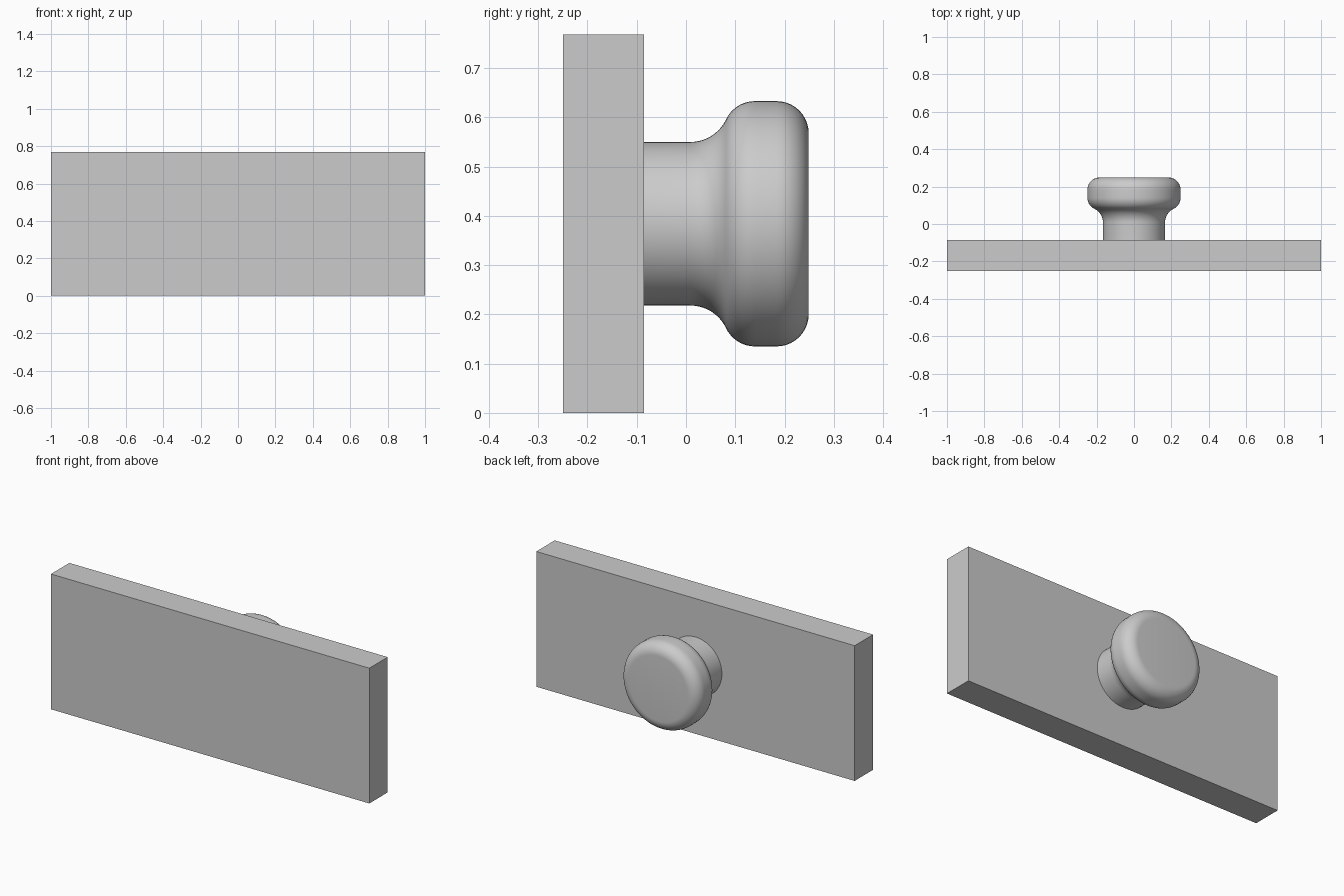
import bpy
import bmesh
from math import radians, sin, cos, atan2, sqrt
from mathutils import Matrix, Vector

cube = bpy.data.objects.get("Cube")
if cube:
    bpy.data.objects.remove(cube, do_unlink=True)

BOARD_H, BOARD_BACK = 0.768, -0.085

grey = bpy.data.materials.new("plain_grey")
grey.use_nodes = True
colour = (0.6, 0.6, 0.6, 1)
grey.diffuse_color = colour
grey.node_tree.nodes["Principled BSDF"].inputs["Base Color"].default_value = colour


def finish(bm, name):
    bmesh.ops.recalc_face_normals(bm, faces=bm.faces)
    mesh = bpy.data.meshes.new(name)
    bm.to_mesh(mesh)
    bm.free()
    mesh.materials.append(grey)
    obj = bpy.data.objects.new(name, mesh)
    bpy.context.collection.objects.link(obj)
    return obj


def arc(y, r, radius, start, end, steps=10):
    """Profile points as (radius from axis, position along axis)."""
    angles = [start + (end - start) * i / steps for i in range(steps + 1)]
    return [(r + radius * sin(a), y + radius * cos(a)) for a in angles]


# Drawer front board
bm = bmesh.new()
bmesh.ops.create_cube(bm, size=1)
depth = BOARD_BACK + 0.25
bmesh.ops.scale(bm, vec=(2, depth, BOARD_H), verts=bm.verts)
bmesh.ops.translate(bm, vec=(0, BOARD_BACK - depth / 2, BOARD_H / 2), verts=bm.verts)
finish(bm, "drawer_board")

# Knob profile: straight neck, hollow fillet, rounded head
neck_r, fillet, head_r, rim = 0.166, 0.08, 0.249, 0.065
head_y, end_y = 0.14, 0.249
rise = neck_r + fillet - (head_r - rim)
run = sqrt((fillet + rim) ** 2 - rise ** 2)
tilt = atan2(rise, run)
profile = [(0, BOARD_BACK), (neck_r, BOARD_BACK)]
profile += arc(head_y - run, neck_r + fillet, fillet, radians(-90), -tilt)
profile += arc(head_y, head_r - rim, rim, radians(180) - tilt, radians(90))[1:]
profile += arc(end_y - rim, head_r - rim, rim, radians(90), 0)
profile += [(0, end_y)]

bm = bmesh.new()
verts = [bm.verts.new((r, y, 0)) for r, y in profile]
edges = [bm.edges.new(pair) for pair in zip(verts, verts[1:])]
bmesh.ops.spin(bm, geom=verts + edges, cent=(0, 0, 0), axis=(0, 1, 0),
               angle=radians(360), steps=64)
bmesh.ops.remove_doubles(bm, verts=bm.verts, dist=0.0001)
bmesh.ops.transform(bm, matrix=Matrix.Translation(Vector((0, 0, BOARD_H / 2))),
                    verts=bm.verts)
knob = finish(bm, "round_knob")
bpy.ops.object.select_all(action="DESELECT")
knob.select_set(True)
bpy.context.view_layer.objects.active = knob
bpy.ops.object.shade_smooth_by_angle(angle=radians(40))
